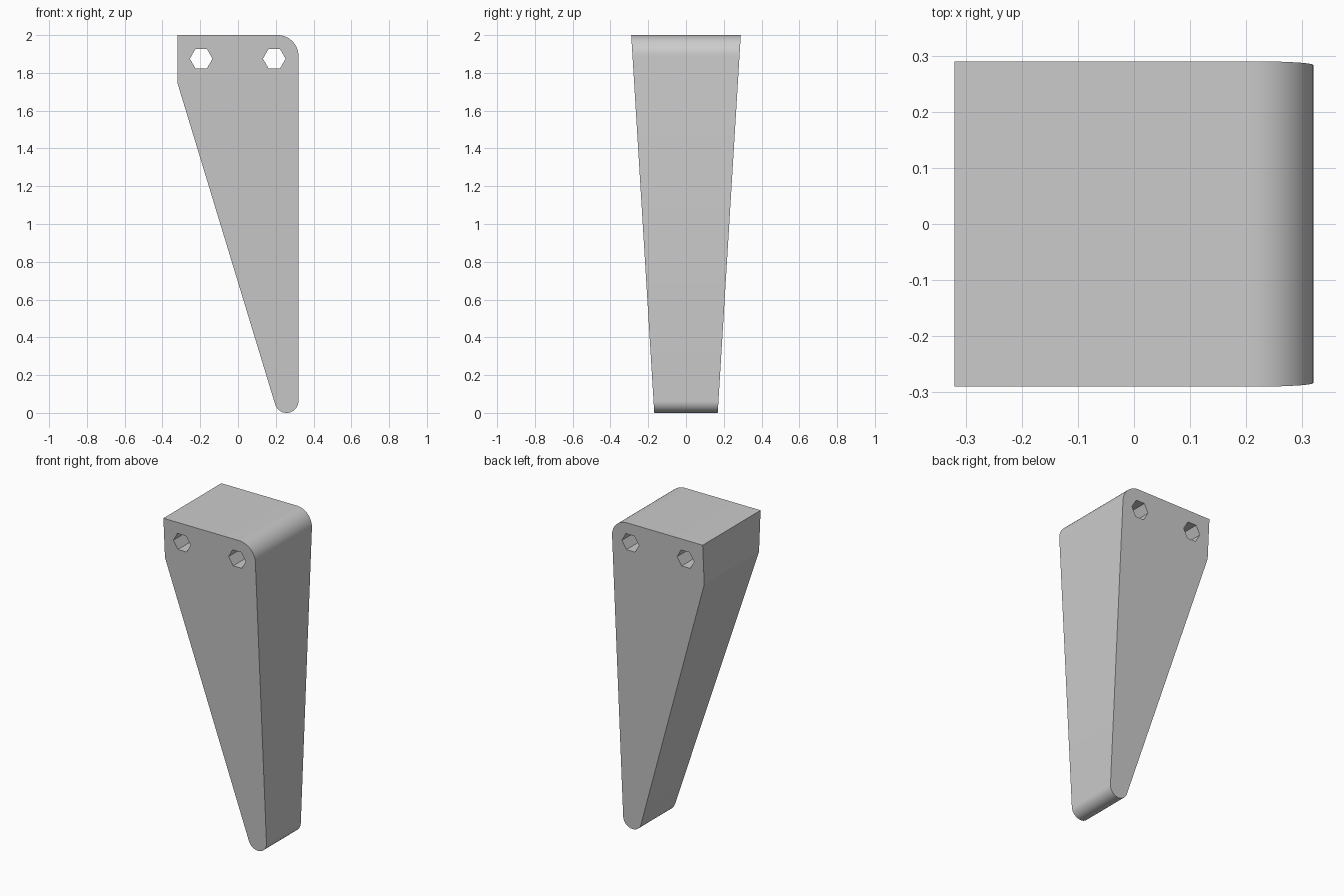
import bpy, bmesh
from math import sin, cos, radians, pi

if "Cube" in bpy.data.objects:
    bpy.data.objects.remove(bpy.data.objects["Cube"])


def arc(cx, cz, r, start, end, steps):
    angles = [radians(start + (end - start) * i / steps) for i in range(steps + 1)]
    return [(cx + r * cos(a), cz + r * sin(a)) for a in angles]


def half_depth(z):
    return 0.168 + 0.122 * z / 2


def prism(name, profile, depth):
    """Extrude an XZ outline along y, with the half depth given by height."""
    bm = bmesh.new()
    front, back = [[bm.verts.new((x, s * depth(z), z)) for x, z in profile] for s in (-1, 1)]
    bm.faces.new(front)
    bm.faces.new(back[::-1])
    for i in range(len(profile)):
        j = (i + 1) % len(profile)
        bm.faces.new((front[j], front[i], back[i], back[j]))
    bmesh.ops.recalc_face_normals(bm, faces=bm.faces)
    mesh = bpy.data.meshes.new(name)
    bm.to_mesh(mesh)
    bm.free()
    obj = bpy.data.objects.new(name, mesh)
    bpy.context.collection.objects.link(obj)
    return obj


# Tapered leg: square top left, rounded top right, rounded foot
outline = [(-0.32, 2.0), (-0.32, 1.745)]
outline += arc(0.257, 0.063, 0.063, 197, 360, 18)
outline += arc(0.21, 1.89, 0.11, 0, 90, 12)
leg = prism("tapered_leg", outline, half_depth)
bpy.context.view_layer.objects.active = leg
leg.select_set(True)

# Two hexagonal bolt holes right through the leg
for x in (-0.195, 0.192):
    hexagon = [(x + 0.06 * cos(i * pi / 3), 1.875 + 0.06 * sin(i * pi / 3)) for i in range(6)]
    cutter = prism("bolt_hole_cutter", hexagon, lambda z: 0.5)
    cutter.hide_render = True
    cut = leg.modifiers.new("bolt_hole", "BOOLEAN")
    cut.operation = "DIFFERENCE"
    cut.solver = "EXACT"
    cut.object = cutter
    bpy.ops.object.modifier_apply(modifier=cut.name)
    bpy.data.objects.remove(cutter)

bpy.ops.object.shade_smooth_by_angle(angle=radians(15))
